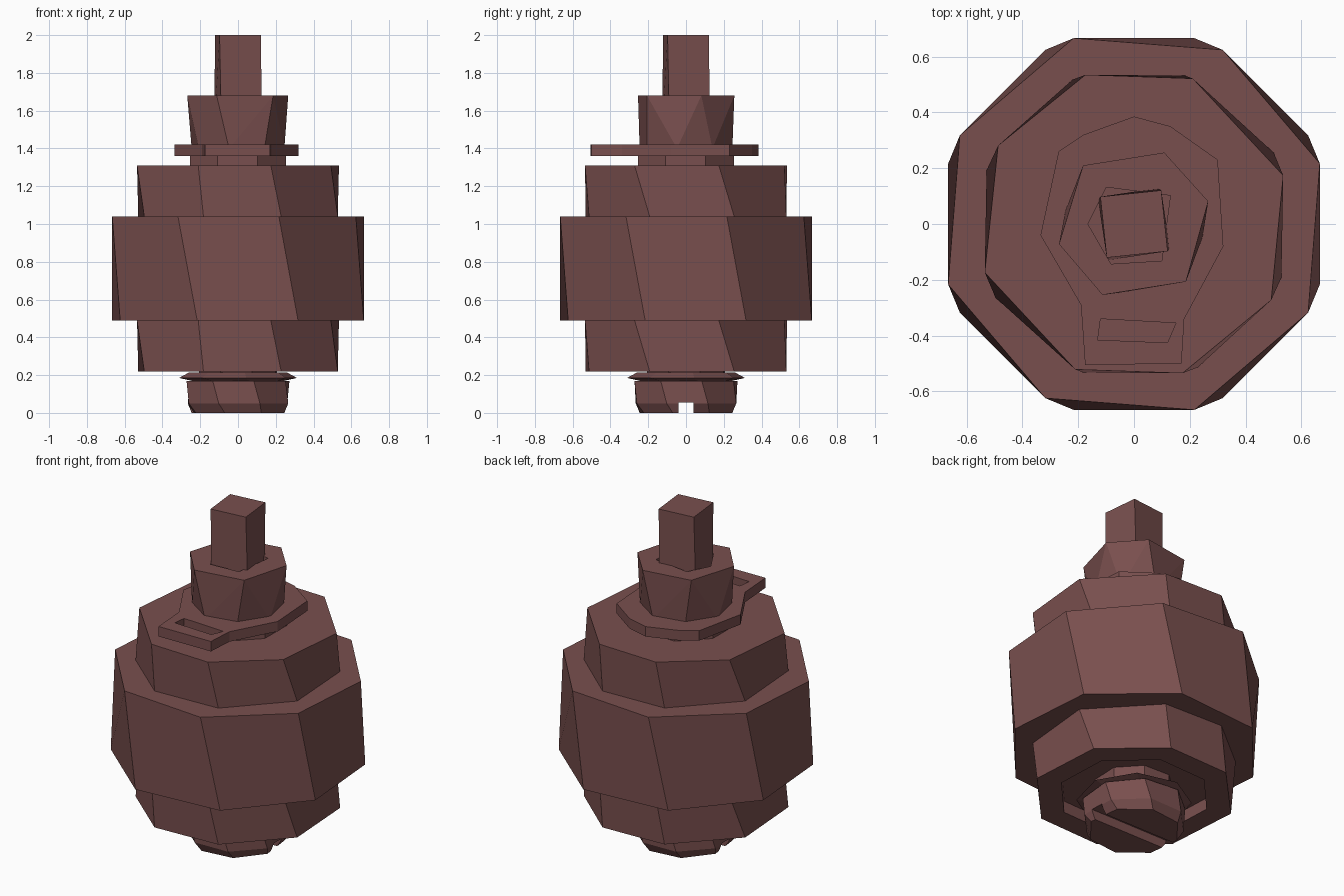
import bpy, bmesh
from math import radians, cos, sin

cube = bpy.data.objects.get("Cube")
if cube:
    bpy.data.objects.remove(cube, do_unlink=True)

mat = bpy.data.materials.new("dull red brown")
mat.use_nodes = True
colour = (0.19, 0.078, 0.076, 1)
mat.diffuse_color = colour
mat.node_tree.nodes["Principled BSDF"].inputs["Base Color"].default_value = colour


def ring(radius, angles):
    return [(radius * cos(radians(a)), radius * sin(radians(a))) for a in angles]


def even(start, sides=8):
    return [start + i * 360 / sides for i in range(sides)]


def add(name, bm):
    bmesh.ops.recalc_face_normals(bm, faces=bm.faces)
    mesh = bpy.data.meshes.new(name)
    bm.to_mesh(mesh)
    bm.free()
    mesh.materials.append(mat)
    ob = bpy.data.objects.new(name, mesh)
    bpy.context.collection.objects.link(ob)
    return ob


def loft(name, *sections):
    """Join outlines (points, z) from bottom to top and cap both ends."""
    bm = bmesh.new()
    rows = [[bm.verts.new((x, y, z)) for x, y in pts] for pts, z in sections]
    n = len(rows[0])
    for low, high in zip(rows, rows[1:]):
        for i in range(n):
            j = (i + 1) % n
            bm.faces.new((low[i], low[j], high[j], high[i]))
    bm.faces.new(rows[0])
    bm.faces.new(rows[-1])
    return add(name, bm)


def hull(name, *sections):
    """Faceted solid around outlines with different corner counts."""
    bm = bmesh.new()
    for pts, z in sections:
        for x, y in pts:
            bm.verts.new((x, y, z))
    bmesh.ops.convex_hull(bm, input=bm.verts)
    bmesh.ops.dissolve_limit(bm, angle_limit=0.01, verts=bm.verts, edges=bm.edges)
    return add(name, bm)


def cut(ob, cutter):
    cutter.hide_render = True
    mod = ob.modifiers.new("cut", 'BOOLEAN')
    mod.operation = 'DIFFERENCE'
    mod.solver = 'EXACT'
    mod.object = cutter
    bpy.context.view_layer.objects.active = ob
    bpy.ops.object.modifier_apply(modifier=mod.name)
    bpy.data.objects.remove(cutter, do_unlink=True)


def box(x0, x1, y0, y1):
    return [(x0, y0), (x1, y0), (x1, y1), (x0, y1)]


# Wide middle drum, slightly twisted
loft("main_drum", (ring(0.70, even(27)), 0.49), (ring(0.70, even(18)), 1.04))

# Narrower drums above and below it
low_ring = ring(0.562, [27, 71, 113, 160, 208, 251, 294, 340])
high_ring = ring(0.562, [18, 68, 108, 150, 198, 248, 288, 331])
loft("upper_drum", (low_ring, 1.04), (high_ring, 1.31))
lower = loft("lower_drum", (low_ring, 0.22), (high_ring, 0.49))
recess = ring(0.42, even(25))
cut(lower, loft("recess_cutter", (recess, 0.1), (recess, 0.29)))

# Spacer and tabbed lock plate
spacer = ring(0.275, even(22))
loft("spacer", (spacer, 1.31), (spacer, 1.365))
outline = [(0, 0.385), (-0.18, 0.32), (-0.27, 0.26), (-0.335, -0.04),
           (-0.19, -0.29), (-0.175, -0.505), (0.17, -0.5), (0.18, -0.34),
           (0.32, -0.08), (0.3, 0.23), (0.13, 0.35)]
plate = loft("lock_plate", (outline, 1.36), (outline, 1.42))
slot = [(-0.13, -0.415), (0.12, -0.425), (0.15, -0.355), (-0.12, -0.34)]
cut(plate, loft("slot_cutter", (slot, 1.3), (slot, 1.5)))

# Faceted nut with a bore for the shaft
nut = hull("nut", (ring(0.25, even(34)), 1.40),
           (ring(0.278, [17, 67, 131, 195, 246, 312]), 1.68))
bore = ring(0.165, [38, 127, 180, 240, 307])
cut(nut, loft("bore_cutter", (bore, 1.5), (bore, 1.8)))

# Square shaft
loft("shaft", (ring(0.155, even(56, 4)), 1.45), (ring(0.155, even(51, 4)), 2.0))

# Bottom collar and slotted end cap
neck = ring(0.22, even(20))
loft("bottom_neck", (neck, 0.12), (neck, 0.3))
loft("bottom_collar", (ring(0.25, even(12)), 0.17),
     (ring(0.315, even(8)), 0.185), (ring(0.26, even(8)), 0.215))
cap = loft("end_cap", (ring(0.255, even(29)), 0.0),
           (ring(0.285, even(24)), 0.05), (ring(0.285, even(17)), 0.17))
groove = box(-0.5, 0.5, -0.04, 0.04)
cut(cap, loft("groove_cutter", (groove, -0.1), (groove, 0.055)))
